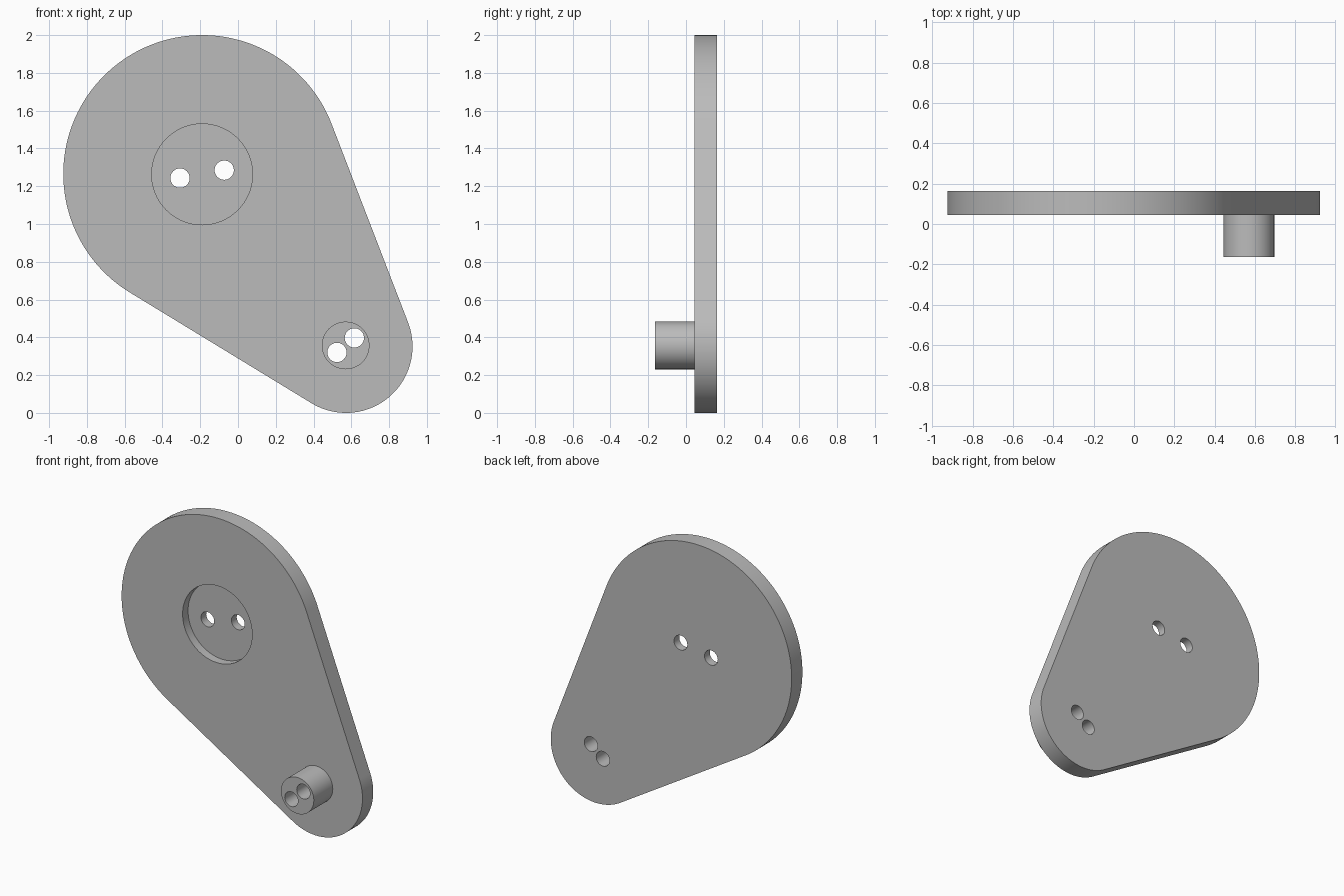
import bpy, bmesh, math
from mathutils import Vector

cube = bpy.data.objects.get("Cube")
if cube:
    bpy.data.objects.remove(cube, do_unlink=True)

grey = bpy.data.materials.new("mid grey")
grey.use_nodes = True
colour = (0.5, 0.5, 0.5, 1)
grey.diffuse_color = colour
grey.node_tree.nodes["Principled BSDF"].inputs["Base Color"].default_value = colour

FRONT, BACK, TIP = 0.045, 0.163, -0.163
BIG, BIG_R = Vector((-0.19, 1.265)), 0.735
SMALL, SMALL_R = Vector((0.572, 0.352)), 0.352


def arc(centre, radius, start, end, steps):
    """Points on an arc in the x-z plane."""
    angles = [start + (end - start) * i / steps for i in range(steps + 1)]
    return [centre + radius * Vector((math.cos(a), math.sin(a))) for a in angles]


def circle(centre, radius, steps=96):
    return arc(Vector(centre), radius, 0, math.tau, steps)[:-1]


def prism(name, outline, y0, y1):
    """Extrude a closed x-z outline from y0 to y1."""
    bm = bmesh.new()
    face = bm.faces.new([bm.verts.new((p.x, y0, p.y)) for p in outline])
    made = bmesh.ops.extrude_face_region(bm, geom=[face])["geom"]
    verts = [v for v in made if isinstance(v, bmesh.types.BMVert)]
    bmesh.ops.translate(bm, verts=verts, vec=(0, y1 - y0, 0))
    bmesh.ops.recalc_face_normals(bm, faces=bm.faces)
    mesh = bpy.data.meshes.new(name)
    bm.to_mesh(mesh)
    bm.free()
    mesh.materials.append(grey)
    obj = bpy.data.objects.new(name, mesh)
    bpy.context.collection.objects.link(obj)
    return obj


def boolean(target, tool, operation):
    """Apply a boolean and discard the tool."""
    mod = target.modifiers.new(operation, "BOOLEAN")
    mod.object, mod.operation, mod.solver = tool, operation, "EXACT"
    bpy.context.view_layer.objects.active = target
    bpy.ops.object.modifier_apply(modifier=mod.name)
    bpy.data.objects.remove(tool, do_unlink=True)


# Teardrop plate: two arcs joined by their common tangents
axis = SMALL - BIG
heading = math.atan2(axis.y, axis.x)
spread = math.acos((BIG_R - SMALL_R) / axis.length)
outline = arc(BIG, BIG_R, heading + spread, heading + math.tau - spread, 128)
outline += arc(SMALL, SMALL_R, heading - spread, heading + spread, 96)
plate = prism("crank_plate", outline, FRONT, BACK)

# Crank pin on the front of the small end
pin = prism("crank_pin", circle((0.57, 0.357), 0.126), TIP, FRONT + 0.03)
boolean(plate, pin, "UNION")

# Round pocket in the front of the big end
pocket = prism("pocket_cutter", circle((-0.19, 1.263), 0.267), FRONT - 0.1, FRONT + 0.06)
boolean(plate, pocket, "DIFFERENCE")

# Two pairs of through holes
for centre in ((-0.307, 1.243), (-0.073, 1.285), (0.524, 0.32), (0.616, 0.397)):
    hole = prism("hole_cutter", circle(centre, 0.051, 48), TIP - 0.1, BACK + 0.1)
    boolean(plate, hole, "DIFFERENCE")

# Smooth round walls, keep rims sharp
bpy.ops.object.select_all(action="DESELECT")
plate.select_set(True)
bpy.context.view_layer.objects.active = plate
bpy.ops.object.shade_smooth_by_angle(angle=math.radians(30))
